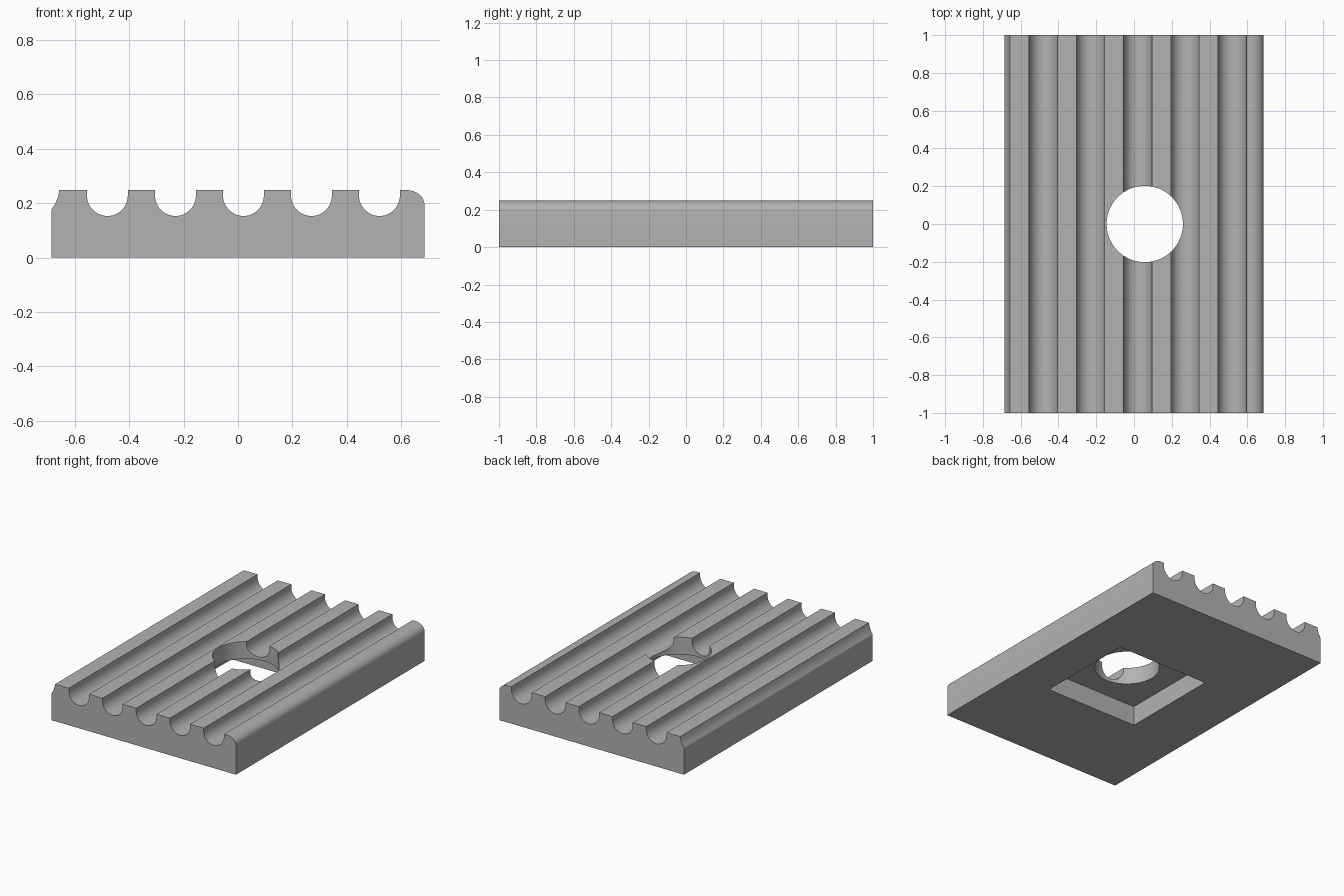
import bpy
import bmesh
from math import cos, sin, pi, radians
from mathutils import Matrix

cube = bpy.data.objects.get("Cube")
if cube:
    bpy.data.objects.remove(cube, do_unlink=True)

HALF_X, HALF_Y, TOP = 0.685, 1.0, 0.248
GROOVE_R, GROOVE_Z = 0.075, 0.228
HOLE_X = 0.057


def arc(cx, cz, rx, rz, start, end, steps):
    angles = [start + (end - start) * i / steps for i in range(steps + 1)]
    return [(cx + rx * cos(a), cz + rz * sin(a)) for a in angles]


def make_object(name, bm):
    bmesh.ops.recalc_face_normals(bm, faces=bm.faces)
    mesh = bpy.data.meshes.new(name)
    bm.to_mesh(mesh)
    bm.free()
    obj = bpy.data.objects.new(name, mesh)
    bpy.context.collection.objects.link(obj)
    return obj


def cut(target, cutter):
    cutter.hide_render = True
    mod = target.modifiers.new("cut", 'BOOLEAN')
    mod.operation = 'DIFFERENCE'
    mod.solver = 'EXACT'
    mod.object = cutter
    bpy.context.view_layer.objects.active = target
    bpy.ops.object.modifier_apply(modifier=mod.name)
    bpy.data.objects.remove(cutter, do_unlink=True)


# Cross-section: flat base, partial groove on the left, five grooves, rounded right edge
profile = [(HALF_X, 0), (-HALF_X, 0), (-HALF_X, 0.178), (-0.671, 0.2),
           (-0.662, 0.222), (-0.657, TOP)]
for i in range(5):
    cx = -0.48 + 0.25 * i
    profile.append((cx - GROOVE_R, TOP))
    profile += arc(cx, GROOVE_Z, GROOVE_R, GROOVE_R, pi, 2 * pi, 24)
    profile.append((cx + GROOVE_R, TOP))
profile += arc(HALF_X - 0.065, TOP - 0.053, 0.065, 0.053, pi / 2, 0, 12)

# Grooved slab, extruded front to back
bm = bmesh.new()
face = bm.faces.new([bm.verts.new((x, -HALF_Y, z)) for x, z in profile])
new = bmesh.ops.extrude_face_region(bm, geom=[face])["geom"]
bmesh.ops.translate(bm, vec=(0, 2 * HALF_Y, 0),
                    verts=[v for v in new if isinstance(v, bmesh.types.BMVert)])
slab = make_object("grooved_slab", bm)

# Square pocket in the underside
bm = bmesh.new()
bmesh.ops.create_cube(bm, size=1, matrix=Matrix.Translation((HOLE_X, 0, 0))
                      @ Matrix.Diagonal((0.692, 0.692, 0.266, 1)))
cut(slab, make_object("pocket_cutter", bm))

# Round through hole
bm = bmesh.new()
bmesh.ops.create_cone(bm, cap_ends=True, segments=64, radius1=0.202, radius2=0.202,
                      depth=1, matrix=Matrix.Translation((HOLE_X, 0, 0.2)))
cut(slab, make_object("hole_cutter", bm))

# Plain grey finish
mat = bpy.data.materials.new("plain_grey")
mat.use_nodes = True
grey = (0.45, 0.45, 0.45, 1)
mat.diffuse_color = grey
mat.node_tree.nodes["Principled BSDF"].inputs["Base Color"].default_value = grey
slab.data.materials.clear()
slab.data.materials.append(mat)

bpy.ops.object.select_all(action='DESELECT')
slab.select_set(True)
bpy.context.view_layer.objects.active = slab
bpy.ops.object.shade_smooth_by_angle(angle=radians(30))
